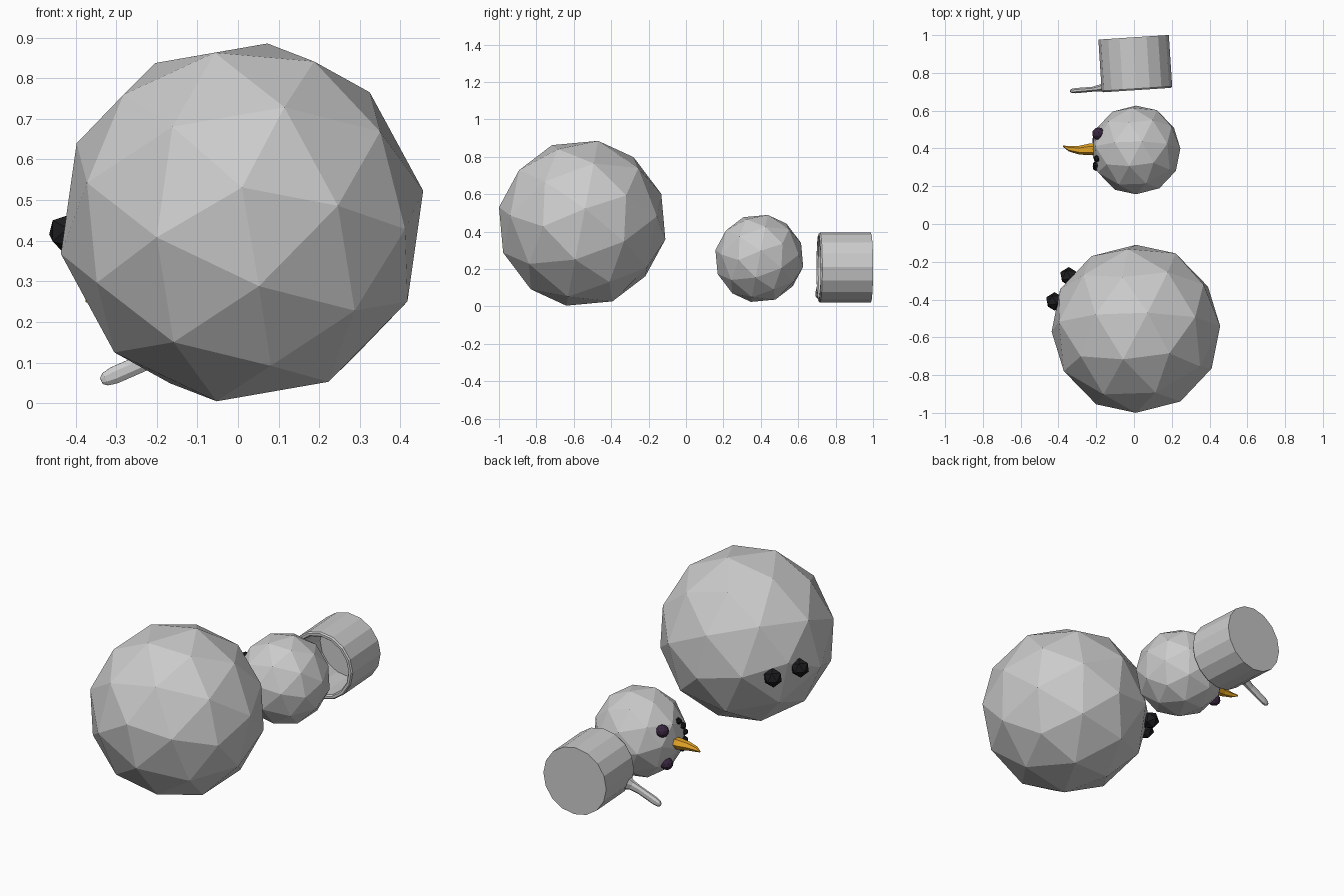
import bpy, bmesh
from math import sin, cos, pi, radians
from mathutils import Vector, Matrix

if "Cube" in bpy.data.objects:
    bpy.data.objects.remove(bpy.data.objects["Cube"])


def material(name, rgb):
    m = bpy.data.materials.new(name)
    m.diffuse_color = (*rgb, 1)
    m.use_nodes = True
    m.node_tree.nodes["Principled BSDF"].inputs["Base Color"].default_value = m.diffuse_color
    return m


BLACK = material("coal_black", (0.012, 0.012, 0.014))
PURPLE = material("eye_purple", (0.04, 0.02, 0.05))
ORANGE = material("carrot_orange", (0.8, 0.38, 0.02))


def finish(name, bm, mat=None):
    bmesh.ops.recalc_face_normals(bm, faces=bm.faces)
    mesh = bpy.data.meshes.new(name)
    bm.to_mesh(mesh)
    bm.free()
    ob = bpy.data.objects.new(name, mesh)
    bpy.context.collection.objects.link(ob)
    if mat:
        mesh.materials.append(mat)
    return ob


def frame(z_dir, x_dir, origin):
    """Matrix with local z along z_dir and local x near x_dir."""
    z = Vector(z_dir).normalized()
    x = Vector(x_dir)
    x = (x - z * x.dot(z)).normalized()
    y = z.cross(x)
    return Matrix.Translation(origin) @ Matrix((x, y, z)).transposed().to_4x4()


def ball(name, m, r, sub, mat=None):
    bm = bmesh.new()
    bmesh.ops.create_icosphere(bm, subdivisions=sub, radius=r, matrix=m)
    return finish(name, bm, mat)


def loft(name, rings, closed=False, mat=None):
    bm = bmesh.new()
    vs = [[bm.verts.new(p) for p in ring] for ring in rings]
    n = len(vs[0])
    for a, b in zip(vs, vs[1:]):
        for i in range(n):
            j = (i + 1) % n
            bm.faces.new((a[i], a[j], b[j], b[i]))
    bm.faces.new(vs[0])
    bm.faces.new(vs[-1])
    return finish(name, bm, mat)


# The figure lies on its back-to-front axis: its up is +y, its face is -x
UP = Vector((0, 0.982, -0.19))
SIDE = Vector((0, 0.19, 0.982))
FACE = Vector((-1, 0, 0))
SPIN = (cos(radians(28.5)), 0, sin(radians(28.5)))
BODY = Vector((0.01, -0.555, 0.445))
HEAD = Vector((0.01, 0.392, 0.257))

# Snowballs
ball("body_ball", frame(UP, SPIN, BODY), 0.453, 2)
ball("head_ball", frame(UP, SPIN, HEAD), 0.239, 2)

# Coal buttons
for i, p in enumerate([(-0.42, -0.41, 0.42), (-0.345, -0.277, 0.395)]):
    ball(f"button_{i}", frame(UP, FACE, p), 0.05, 1, BLACK)

# Eyes
for s in (-1, 1):
    p = HEAD + FACE * 0.198 + UP * 0.068 + SIDE * 0.1 * s
    ball(f"eye_{s}", frame(UP, FACE, p), 0.034, 2, PURPLE)

# Mouth stones in a smile
for i in range(-2, 3):
    c = i * 0.042
    b = -0.095 + 0.008 * i * i
    p = HEAD + UP * b + SIDE * c + FACE * (0.232 ** 2 - b * b - c * c) ** 0.5
    ball(f"mouth_stone_{i}", frame(UP, FACE, p), 0.019, 1, BLACK)

# Bent carrot nose
path = [(-0.18, 0.395, 0.03), (-0.235, 0.395, 0.031), (-0.29, 0.391, 0.023),
        (-0.345, 0.398, 0.014), (-0.375, 0.412, 0.004)]
loft("carrot_nose", [[(x, y + r * cos(a * pi / 3), 0.252 + r * sin(a * pi / 3))
                      for a in range(6)] for x, y, r in path], mat=ORANGE)

# Pot used as a hat, open end towards the head
POT = frame((-0.065, 1, 0), (-0.92, 0, -0.40), (0.016, 0.709, 0.208))
profile = [(0.187, 0.28), (0.187, 0.008), (0.181, 0), (0.168, 0),
           (0.162, 0.008), (0.162, 0.262)]
loft("pot", [[POT @ Vector((r * cos(a * pi / 8), r * sin(a * pi / 8), z))
              for a in range(16)] for r, z in profile])

# Pot handle, flared at the rim and rounded at the end
stations = [(0.172, 0.04, 0.035, 0.034), (0.205, 0.027, 0.021, 0.024),
            (0.25, 0.023, 0.014, 0.02), (0.35, 0.023, 0.015, 0.018),
            (0.373, 0.018, 0.012, 0.018), (0.384, 0.009, 0.006, 0.018)]
loft("pot_handle", [[POT @ Vector((d, w * cos((a + 0.5) * pi / 4), z + t * sin((a + 0.5) * pi / 4)))
                     for a in range(8)] for d, w, t, z in stations])
